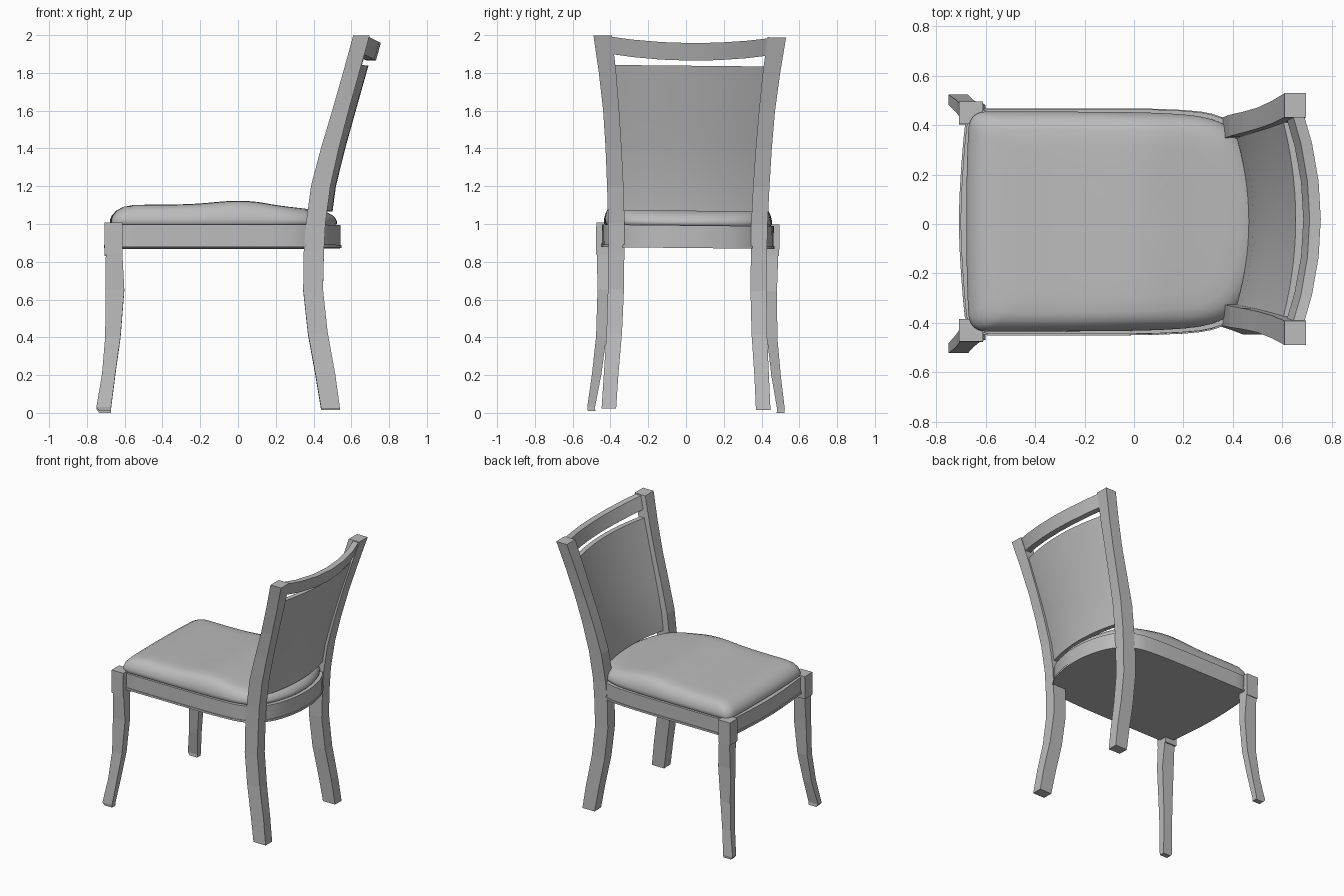
import bpy, bmesh, math
from mathutils import Matrix, Vector

if "Cube" in bpy.data.objects:
    bpy.data.objects.remove(bpy.data.objects["Cube"], do_unlink=True)

grey = bpy.data.materials.new("plain grey")
grey.use_nodes = True
grey.diffuse_color = (0.5, 0.5, 0.5, 1)
grey.node_tree.nodes["Principled BSDF"].inputs["Base Color"].default_value = (0.5, 0.5, 0.5, 1)

LEAN = Matrix.Rotation(-0.01, 4, "X")  # the whole chair leans very slightly sideways


def loft(name, rings, smooth=None):
    """Skin a list of equal-length point rings and cap both ends."""
    bm = bmesh.new()
    loops = [[bm.verts.new(LEAN @ Vector(p)) for p in ring] for ring in rings]
    n = len(rings[0])
    for a, b in zip(loops, loops[1:]):
        for i in range(n):
            j = (i + 1) % n
            bm.faces.new((a[i], a[j], b[j], b[i]))
    bm.faces.new(loops[0][::-1])
    bm.faces.new(loops[-1])
    bmesh.ops.recalc_face_normals(bm, faces=bm.faces[:])
    mesh = bpy.data.meshes.new(name)
    bm.to_mesh(mesh)
    bm.free()
    mesh.materials.append(grey)
    obj = bpy.data.objects.new(name, mesh)
    bpy.context.collection.objects.link(obj)
    if smooth:
        bpy.ops.object.select_all(action="DESELECT")
        obj.select_set(True)
        bpy.context.view_layer.objects.active = obj
        bpy.ops.object.shade_smooth_by_angle(angle=math.radians(smooth))
    return obj


def box_ring(x0, x1, y0, y1, z, side):
    return [(x, side * y, z) for x, y in ((x0, y0), (x1, y0), (x1, y1), (x0, y1))]


def outline(half, rounds):
    """Mirror half an outline across y = 0 and cut its corners round."""
    pts = half + [(x, -y) for x, y in half[-2:0:-1]]
    pts = [Vector(p) for p in pts]
    for _ in range(rounds):
        cut = []
        for a, b in zip(pts, pts[1:] + pts[:1]):
            cut += [a.lerp(b, 0.25), a.lerp(b, 0.75)]
        pts = cut
    return pts


def flat_ring(pts, scale, z):
    return [(p.x * scale, p.y * scale, z) for p in pts]


# Legs: each section is front x, back x, inner y, outer y, z
back_leg = [(.44, .54, .37, .447, .02), (.41, .515, .36, .437, .2), (.37, .475, .343, .425, .42),
            (.345, .45, .335, .42, .65), (.348, .455, .335, .42, .85), (.36, .463, .335, .422, 1.0),
            (.387, .49, .343, .43, 1.2), (.44, .535, .355, .44, 1.4), (.5, .587, .37, .455, 1.6),
            (.557, .643, .388, .48, 1.8), (.61, .697, .412, .51, 1.993)]
front_leg = [(-.735, -.672, .48, .52, .005), (-.75, -.672, .482, .523, .025),
             (-.72, -.65, .45, .5, .2), (-.703, -.622, .425, .48, .4),
             (-.702, -.602, .415, .475, .65), (-.7, -.612, .405, .48, .835)]
front_block = [(-.708, -.612, .395, .485, .835), (-.708, -.612, .395, .485, 1.003)]

for side, word in ((1, "left"), (-1, "right")):
    for part, table in (("back_leg", back_leg), ("front_leg", front_leg), ("front_leg_block", front_block)):
        loft(f"{part}_{word}", [box_ring(*row, side) for row in table])

# Seat rail and base plate
rail = outline([(-.705, 0), (-.69, .27), (-.67, .455), (-.45, .455), (.2, .455),
                (.38, .42), (.49, .3), (.54, .12), (.545, 0)], 2)
loft("seat_rail", [flat_ring(rail, 1, .885), flat_ring(rail, 1, .993)], 30)
loft("base_plate", [flat_ring(rail, 1.01, .873), flat_ring(rail, 1.01, .888)], 30)

# Cushion: rounded sides, gently crowned top that falls toward the back
pad = outline([(-.68, 0), (-.675, .3), (-.665, .445), (-.52, .445), (.15, .443),
               (.36, .41), (.46, .31), (.52, .12), (.525, 0)], 3)
profile = [(.97, .985), (1, 1.0), (1, 1.02), (.985, 1.045), (.95, 1.07), (.9, 1.088), (.83, 1.097),
           (.7, 1.1), (.5, 1.1), (.3, 1.1), (.12, 1.1)]
rings = []
for s, z in profile:
    ring = flat_ring(pad, s, z)
    lift = max(0, z - 1.0) / .1
    rings.append([(x, y, z + lift * (.02 * math.exp(-(x / .18) ** 2) - .08 * max(0, x - .1)))
                  for x, y, z in ring])
loft("seat_cushion", rings, 50)


def stile_at(z):
    """Middle x and middle y of the back post at a height."""
    for a, b in zip(back_leg, back_leg[1:]):
        if a[4] <= z <= b[4]:
            t = (z - a[4]) / (b[4] - a[4])
            mid = [p + (q - p) * t for p, q in zip(a, b)]
            return (mid[0] + mid[1]) / 2, (mid[2] + mid[3]) / 2
    return (.654, .461)


def bowed_slat(name, heights, bow, thick, drop, steps, smooth):
    """Slat between the posts, bowed backward and lower in its middle."""
    rings = []
    for i in range(steps + 1):
        t = 2 * i / steps - 1
        curve = 1 - t * t
        front, back = [], []
        for z in heights:
            x, y = stile_at(z)
            x += bow * curve
            low = z - drop * curve
            front.append((x - thick / 2, t * y, low))
            back.append((x + thick / 2, t * y, low))
        rings.append(front + back[::-1])
    return loft(name, rings, smooth)


# Back panel and top rail
bowed_slat("back_panel", [1.068, 1.2, 1.4, 1.6, 1.838], .062, .036, 0, 16, 30)
bowed_slat("top_rail", [1.9, 1.993], .08, .045, .035, 6, 15)
